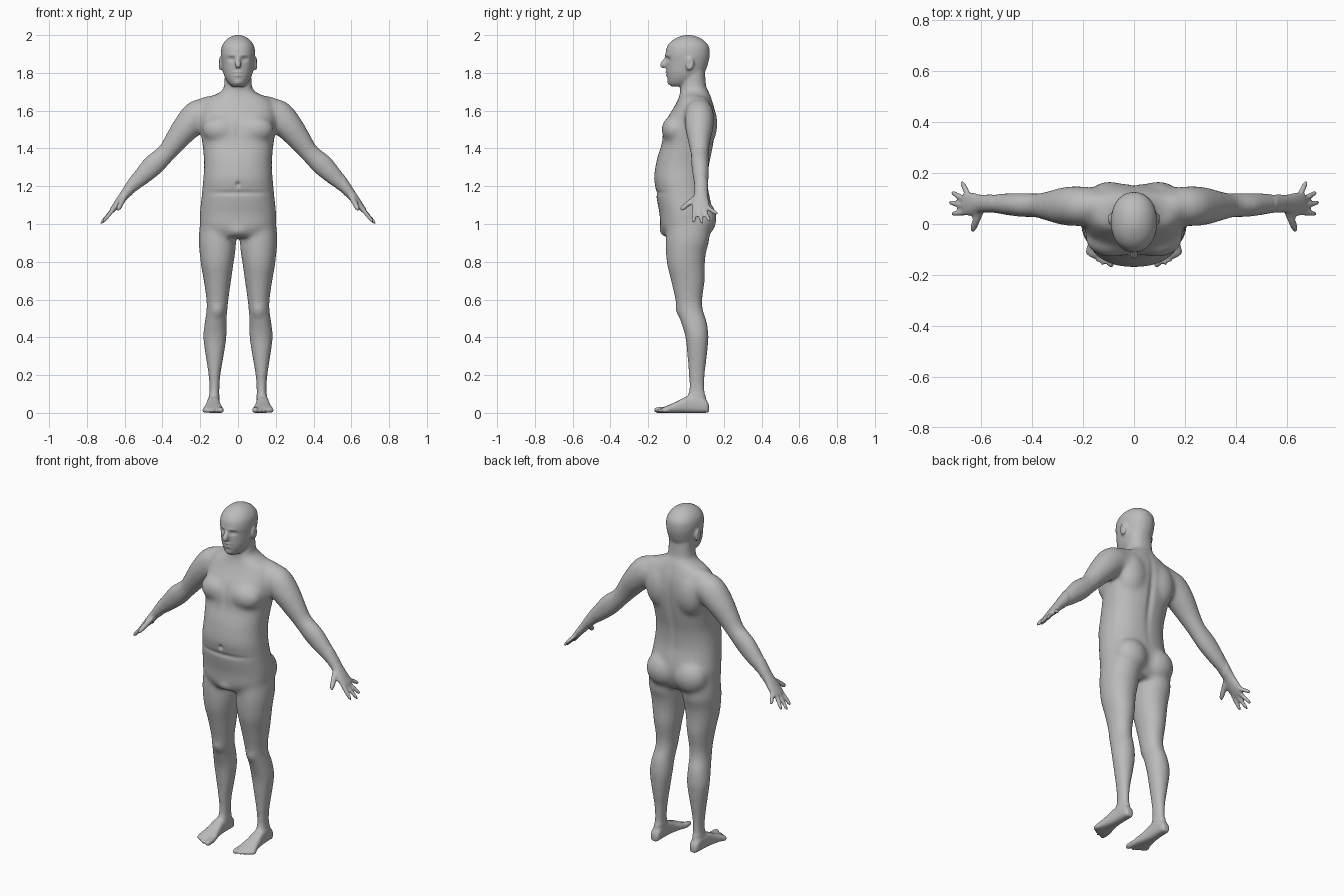
import bpy
import bmesh
import math
from mathutils import Matrix, Vector

cube = bpy.data.objects.get("Cube")
if cube:
    bpy.data.objects.remove(cube, do_unlink=True)

BOTH = (1, -1)
CENTRE = (1,)
X_AXIS, Y_AXIS, Z_AXIS = Vector((1, 0, 0)), Vector((0, 1, 0)), Vector((0, 0, 1))
bm = bmesh.new()


# ---------- helpers ----------
def spline(rows, steps=4):
    """Smoothly interpolate rows of numbers."""
    result = []
    last = len(rows) - 1
    for i in range(last):
        before, start = rows[max(i - 1, 0)], rows[i]
        end, after = rows[i + 1], rows[min(i + 2, last)]
        for k in range(steps):
            t = k / steps
            row = []
            for a, b, c, d in zip(before, start, end, after):
                slope_in, slope_out = (c - a) / 2, (d - b) / 2
                row.append(b + slope_in * t
                           + (3 * (c - b) - 2 * slope_in - slope_out) * t ** 2
                           + (2 * (b - c) + slope_in + slope_out) * t ** 3)
            result.append(row)
    result.append(rows[-1])
    return result


def loft(rings, sides, power=2.0, count=28):
    """Skin a list of (centre, half axis, half axis) rings, mirrored if asked."""
    def bend(value):
        return math.copysign(abs(value) ** (2 / power), value)

    for side in sides:
        loops = []
        for centre, u, v in rings:
            loop = []
            for k in range(count):
                angle = math.tau * k / count
                p = centre + u * bend(math.cos(angle)) + v * bend(math.sin(angle))
                loop.append(bm.verts.new((p.x * side, p.y, p.z)))
            loops.append(loop)
        for low, high in zip(loops, loops[1:]):
            for k in range(count):
                n = (k + 1) % count
                bm.faces.new((low[k], low[n], high[n], high[k]))
        bm.faces.new(loops[0])
        bm.faces.new(loops[-1])


def upright(rows, sides, power):
    """Loft rows of (z, inner x, outer x, front y, back y)."""
    rings = []
    for z, x_in, x_out, front, back in spline(rows):
        centre = Vector(((x_in + x_out) / 2, (front + back) / 2, z))
        rings.append((centre, X_AXIS * (x_out - x_in) / 2, Y_AXIS * (back - front) / 2))
    loft(rings, sides, power)


def column(rows, power):
    """Loft rows of (z, half width, front y, back y) on the midline."""
    upright([(z, -w, w, front, back) for z, w, front, back in rows], CENTRE, power)


def tube(rows, sides):
    """Loft rows of (x, y, z, thickness radius, width radius) along a path."""
    rows = spline(rows)
    points = [Vector(row[:3]) for row in rows]
    rings = []
    for i, row in enumerate(rows):
        tangent = (points[min(i + 1, len(rows) - 1)] - points[max(i - 1, 0)]).normalized()
        guide = X_AXIS if abs(tangent.y) > 0.8 else Y_AXIS
        v = (guide - tangent * guide.dot(tangent)).normalized()
        rings.append((points[i], v.cross(tangent) * row[3], v * row[4]))
    loft(rings, sides)


def digit(start, end, radius):
    """A finger or toe with a rounded tip."""
    start, end = Vector(start), Vector(end)
    rows = []
    for t, scale in ((0, 1), (0.5, 1), (0.85, 0.85), (1, 0.4)):
        r = radius * scale
        rows.append((*start.lerp(end, t), r, r))
    tube(rows, BOTH)


def blob(centre, radii, sides=BOTH):
    """Ellipsoid muscle or bump."""
    for side in sides:
        place = Matrix.Translation((centre[0] * side, centre[1], centre[2]))
        bmesh.ops.create_uvsphere(bm, u_segments=24, v_segments=16, radius=1,
                                  matrix=place @ Matrix.Diagonal((*radii, 1)))


# ---------- torso and neck ----------
column([
    (.93, .15, -.11, .1), (.98, .195, -.134, .125), (1.05, .203, -.14, .14),
    (1.13, .195, -.155, .13), (1.18, .19, -.16, .119), (1.235, .185, -.17, .117),
    (1.3, .18, -.163, .122), (1.36, .182, -.15, .134), (1.43, .19, -.128, .147),
    (1.5, .2, -.122, .155), (1.56, .2, -.1, .157), (1.62, .195, -.063, .15),
    (1.665, .165, -.04, .135), (1.695, .1, -.032, .125), (1.73, .074, -.028, .107),
    (1.82, .07, -.02, .1),
], 2.3)

# chest, shoulder blades and buttocks
blob((.09, -.062, 1.5), (.1, .068, .075))
blob((.095, .095, 1.53), (.09, .072, .13))
blob((.09, .08, 1.03), (.1, .083, .1))
# top of the shoulder slope
blob((.14, .07, 1.62), (.09, .06, .06))

# ---------- head ----------
column([
    (1.728, .03, -.08, .0), (1.745, .05, -.092, .04), (1.775, .069, -.1, .08),
    (1.81, .08, -.104, .103), (1.86, .087, -.105, .12), (1.9, .091, -.109, .126),
    (1.94, .086, -.1, .121), (1.97, .068, -.075, .097), (1.99, .042, -.04, .064),
    (2.0, .014, -.01, .03),
], 2.15)
tube([(0, -.1, 1.887, .008, .01), (0, -.112, 1.865, .012, .011),
      (0, -.122, 1.843, .016, .016), (0, -.112, 1.83, .01, .016)], CENTRE)
blob((.093, .02, 1.848), (.012, .023, .037))

# ---------- arms, palms and fingers ----------
tube([
    (.13, .07, 1.58, .075, .07), (.205, .07, 1.575, .087, .078),
    (.27, .07, 1.515, .076, .076), (.33, .07, 1.44, .062, .06),
    (.38, .073, 1.375, .052, .049), (.445, .075, 1.315, .059, .048),
    (.5, .078, 1.26, .051, .044), (.56, .08, 1.2, .036, .037),
    (.6, .08, 1.155, .026, .036), (.635, .078, 1.11, .021, .046),
    (.668, .082, 1.07, .014, .048),
], BOTH)
for knuckle, tip in (((.658, .045, 1.08), (.717, .04, 1.008)),
                     ((.662, .07, 1.075), (.728, .086, 1.0)),
                     ((.66, .095, 1.077), (.718, .125, 1.013)),
                     ((.652, .117, 1.085), (.678, .167, 1.052))):
    digit(knuckle, tip, .0115)
digit((.602, .055, 1.142), (.637, -.03, 1.074), .015)

# ---------- legs ----------
upright([
    (1.02, .02, .2, -.1, .12), (.92, .01, .209, -.108, .125),
    (.85, .014, .204, -.107, .107), (.78, .025, .196, -.1, .1),
    (.7, .036, .182, -.08, .1), (.6, .05, .168, -.058, .087),
    (.54, .056, .168, -.047, .092), (.48, .06, .177, -.028, .112),
    (.4, .06, .185, -.004, .12), (.3, .075, .172, .006, .112),
    (.2, .092, .157, .013, .101), (.12, .098, .152, .014, .1),
    (.05, .098, .157, .0, .112),
], BOTH, 2.1)
blob((.11, -.02, .55), (.038, .037, .05))

# ---------- feet and toes ----------
foot = []
for y, x_in, x_out, top in spline([
        (.122, .11, .145, .04), (.105, .1, .156, .07), (.05, .098, .16, .095),
        (0, .096, .165, .085), (-.05, .088, .174, .06), (-.1, .077, .185, .038),
        (-.127, .08, .18, .026)]):
    centre = Vector(((x_in + x_out) / 2, y, top / 2))
    foot.append((centre, X_AXIS * (x_out - x_in) / 2, Z_AXIS * top / 2))
loft(foot, BOTH, 2.8)
digit((.094, -.1, .017), (.09, -.17, .014), .017)
for i in range(4):
    x = .119 + .019 * i
    digit((x, -.09, .014), (x + .004, -.162 + .013 * i, .011), .0115)

# ---------- fuse everything into one skin ----------
bmesh.ops.recalc_face_normals(bm, faces=bm.faces)
mesh = bpy.data.meshes.new("human_body")
bm.to_mesh(mesh)
bm.free()
body = bpy.data.objects.new("human_body", mesh)
bpy.context.collection.objects.link(body)
remesh = body.modifiers.new("Fuse", "REMESH")
remesh.mode = "VOXEL"
remesh.voxel_size = .007
bpy.context.view_layer.update()
fused = bpy.data.meshes.new_from_object(
    body.evaluated_get(bpy.context.evaluated_depsgraph_get()))
body.modifiers.clear()
body.data = fused
fused.name = "human_body"
bpy.data.meshes.remove(mesh)

# ---------- soften the joins, most on torso and limbs ----------
bm = bmesh.new()
bm.from_mesh(fused)
trunk = [v for v in bm.verts if .1 < v.co.z < 1.72 and abs(v.co.x) < .56]
for verts, rounds in ((list(bm.verts), 3), (trunk, 25)):
    for _ in range(rounds):
        bmesh.ops.smooth_vert(bm, verts=verts, factor=.5, use_axis_x=True,
                              use_axis_y=True, use_axis_z=True)

# ---------- sculpted details: (centre, reach, push) ----------
details = [
    ((.034, -.1, 1.873), (.017, .03, .011), (0, .013, 0)),     # eye socket
    ((.034, -.09, 1.872), (.009, .03, .006), (0, -.005, 0)),   # eyelid
    ((.03, -.1, 1.893), (.024, .03, .007), (0, -.004, 0)),     # brow
    ((0, -.1, 1.803), (.022, .03, .006), (0, -.007, 0)),       # upper lip
    ((0, -.1, 1.787), (.02, .03, .006), (0, -.006, 0)),        # lower lip
    ((0, -.1, 1.795), (.026, .03, .003), (0, .005, 0)),        # mouth line
    ((0, -.09, 1.748), (.02, .03, .012), (0, -.006, 0)),       # chin
    ((.105, .018, 1.85), (.01, .01, .018), (-.007, 0, 0)),     # ear hollow
    ((0, -.17, 1.21), (.01, .03, .012), (0, .014, 0)),         # navel
    ((0, -.16, 1.165), (.2, .06, .012), (0, .006, 0)),         # belly fold
    ((0, .15, 1.4), (.018, .06, .2), (0, -.01, 0)),            # spine groove
    ((0, -.12, 1.5), (.014, .05, .07), (0, .006, 0)),          # breastbone
    ((0, -.12, .955), (.045, .04, .03), (0, -.012, 0)),        # front of pelvis
]
for vert in bm.verts:
    side = math.copysign(1, vert.co.x)
    p = Vector((abs(vert.co.x), vert.co.y, vert.co.z))
    for centre, reach, push in details:
        gap = sum(((a - b) / r) ** 2 for a, b, r in zip(p, centre, reach))
        if gap < 8:
            weight = math.exp(-gap)
            vert.co += Vector((push[0] * side, push[1], push[2])) * weight
    # flat soles
    vert.co.z = max(vert.co.z, 0)
bm.to_mesh(fused)
bm.free()
fused.shade_smooth()

# ---------- material ----------
grey = bpy.data.materials.new("plain_grey")
grey.use_nodes = True
tone = (.5, .5, .5, 1)
grey.diffuse_color = tone
grey.node_tree.nodes["Principled BSDF"].inputs["Base Color"].default_value = tone
fused.materials.clear()
fused.materials.append(grey)
